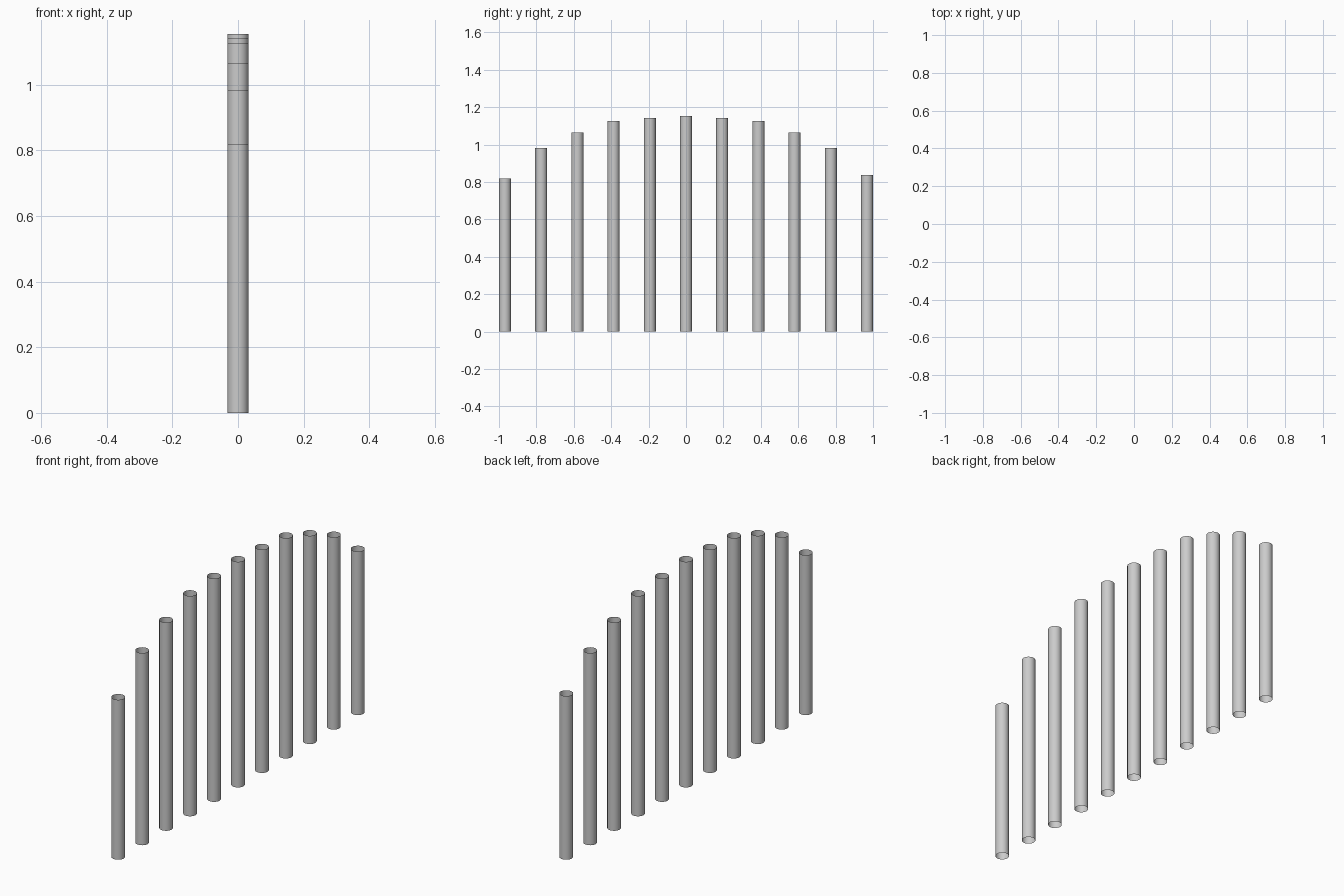
import bpy

if "Cube" in bpy.data.objects:
    bpy.data.objects.remove(bpy.data.objects["Cube"])

RADIUS = 0.032
SPACING = 0.1936
# Tube heights from the -y end to the +y end
HEIGHTS = [0.818, 0.983, 1.065, 1.127, 1.142, 1.154,
           1.142, 1.127, 1.065, 0.983, 0.837]


def add_tube(index, height):
    """Open-ended upright tube standing on the ground."""
    y = (index - (len(HEIGHTS) - 1) / 2) * SPACING
    bpy.ops.mesh.primitive_cylinder_add(
        vertices=32, radius=RADIUS, depth=height,
        end_fill_type='NOTHING', location=(0, y, height / 2))
    tube = bpy.context.object
    tube.name = f"upright_tube_{index + 1}"
    bpy.ops.object.shade_smooth_by_angle()


# Row of tubes following an arched top line
for i, h in enumerate(HEIGHTS):
    add_tube(i, h)
